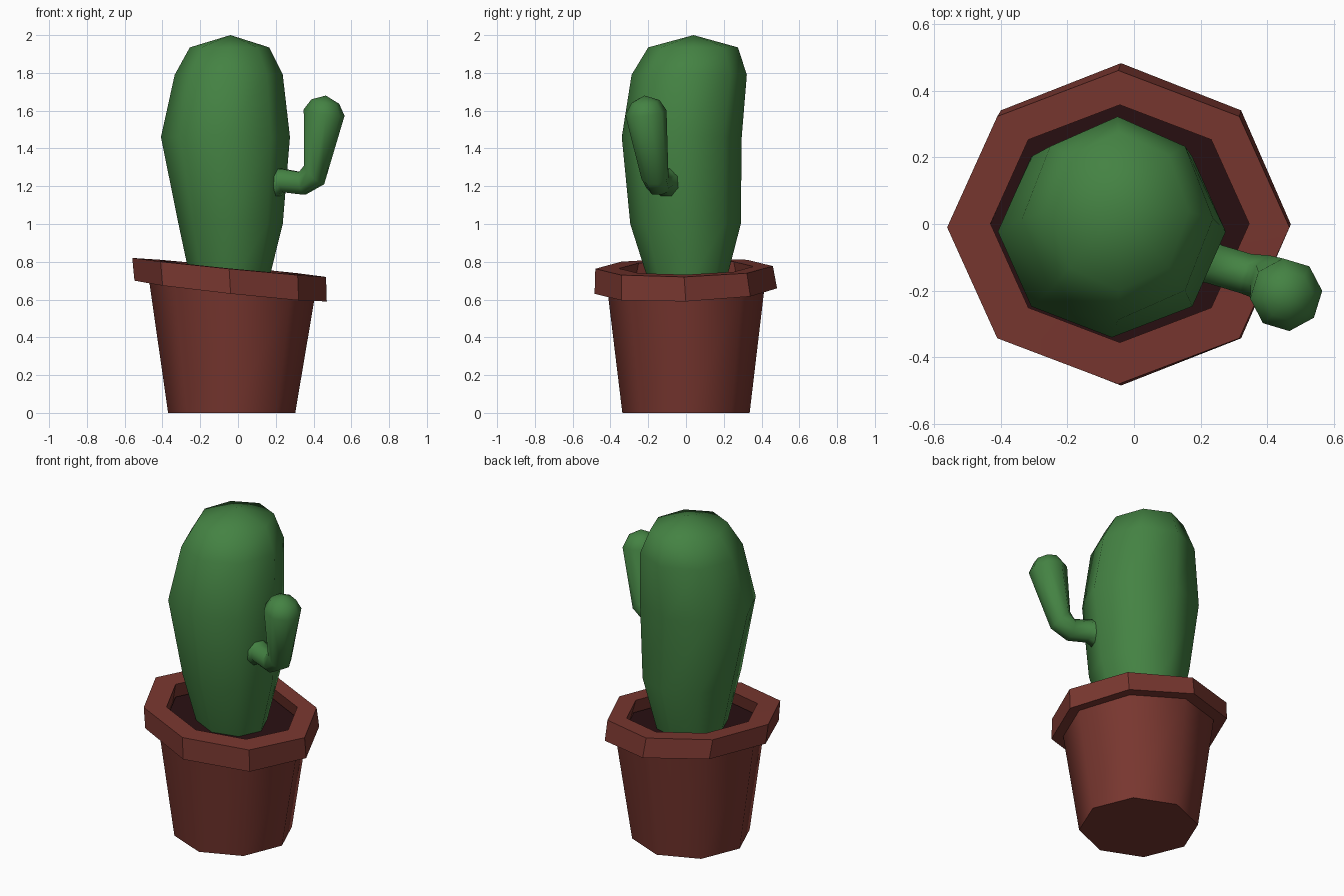
import bpy, bmesh, math
from mathutils import Vector

if "Cube" in bpy.data.objects:
    bpy.data.objects.remove(bpy.data.objects["Cube"])

SIDES = 8


def material(name, rgb):
    m = bpy.data.materials.new(name)
    m.diffuse_color = (*rgb, 1)
    m.use_nodes = True
    m.node_tree.nodes["Principled BSDF"].inputs["Base Color"].default_value = m.diffuse_color
    return m


terracotta = material("terracotta", (0.19, 0.038, 0.029))
soil_mat = material("dark_soil", (0.022, 0.005, 0.006))
green = material("cactus_green", (0.058, 0.225, 0.056))


def level_ring(x0, x1, y0, y1, z, sx=0.0, sy=0.0):
    """Octagon filling the given x and y range, tilted by slopes sx and sy."""
    cx, cy, rx, ry = (x0 + x1) / 2, (y0 + y1) / 2, (x1 - x0) / 2, (y1 - y0) / 2
    pts = []
    for i in range(SIDES):
        a = 2 * math.pi * i / SIDES
        dx, dy = rx * math.cos(a), ry * math.sin(a)
        pts.append(Vector((cx + dx, cy + dy, z + sx * dx + sy * dy)))
    return pts


def loft(name, rings, mat, angle, start=True, tip=None, closed=False):
    """Skin a list of rings, with an optional start cap and pointed end."""
    bm = bmesh.new()
    loops = [[bm.verts.new(p) for p in r] for r in rings]
    pairs = list(zip(loops, loops[1:]))
    if closed:
        pairs.append((loops[-1], loops[0]))
    for a, b in pairs:
        for i in range(SIDES):
            j = (i + 1) % SIDES
            bm.faces.new((a[i], a[j], b[j], b[i]))
    if start and not closed:
        bm.faces.new(loops[0][::-1])
    if tip:
        t = bm.verts.new(tip)
        for i in range(SIDES):
            bm.faces.new((loops[-1][i], loops[-1][(i + 1) % SIDES], t))
    elif not closed:
        bm.faces.new(loops[-1])
    bmesh.ops.recalc_face_normals(bm, faces=bm.faces)
    me = bpy.data.meshes.new(name)
    bm.to_mesh(me)
    bm.free()
    me.materials.append(mat)
    ob = bpy.data.objects.new(name, me)
    bpy.context.collection.objects.link(ob)
    bpy.ops.object.select_all(action='DESELECT')
    ob.select_set(True)
    bpy.context.view_layer.objects.active = ob
    bpy.ops.object.shade_smooth_by_angle(angle=math.radians(angle))
    return ob


# Tapered pot body, its top hidden in the crooked rim
loft("pot_body", [
    level_ring(-0.37, 0.303, -0.337, 0.337, 0),
    level_ring(-0.47, 0.405, -0.415, 0.415, 0.65, -0.105, 0.02),
], terracotta, 50)

# Crooked rim: underside, outer wall, top and inner wall
loft("pot_rim", [
    level_ring(-0.45, 0.385, -0.39, 0.39, 0.645, -0.105, 0.02),
    level_ring(-0.548, 0.47, -0.484, 0.482, 0.645, -0.108, 0.03),
    level_ring(-0.56, 0.466, -0.48, 0.46, 0.77, -0.098, 0.015),
    level_ring(-0.43, 0.345, -0.355, 0.357, 0.77, -0.098, 0.015),
], terracotta, 30, closed=True)

# Soil inside the rim
loft("soil", [
    level_ring(-0.445, 0.37, -0.375, 0.375, 0.66, -0.1, 0.015),
    level_ring(-0.43, 0.36, -0.37, 0.37, 0.69, -0.1, 0.015),
], soil_mat, 30)

# Lumpy cactus trunk
loft("cactus_trunk", [
    level_ring(-0.245, 0.155, -0.19, 0.205, 0.67),
    level_ring(-0.315, 0.237, -0.295, 0.29, 1.0),
    level_ring(-0.408, 0.275, -0.34, 0.295, 1.46),
    level_ring(-0.335, 0.237, -0.288, 0.322, 1.79),
    level_ring(-0.255, 0.165, -0.20, 0.275, 1.935),
], green, 60, tip=(-0.04, 0.04, 2.0))

# Bent arm: centre, direction and radius of each section
sections = [
    ((0.14, -0.07, 1.20), (1, -0.4, 0.1), 0.11),
    ((0.24, -0.12, 1.23), (1, -0.4, 0.0), 0.066),
    ((0.34, -0.15, 1.215), (1, -0.3, 0.2), 0.066),
    ((0.403, -0.165, 1.26), (0.7, -0.2, 0.7), 0.074),
    ((0.456, -0.212, 1.59), (0.17, -0.1, 1), 0.11),
    ((0.462, -0.215, 1.648), (0.17, -0.1, 1), 0.075),
]
side = Vector((0.3, 1, 0)).normalized()
rings = []
for centre, direction, radius in sections:
    d = Vector(direction).normalized()
    u = d.cross(side).normalized()
    v = u.cross(d)
    ring = []
    for i in range(SIDES):
        a = 2 * math.pi * (i + 0.5) / SIDES
        ring.append(Vector(centre) + radius * (u * math.cos(a) + v * math.sin(a)))
    rings.append(ring)
loft("cactus_arm", rings, green, 60, tip=(0.465, -0.22, 1.68))
